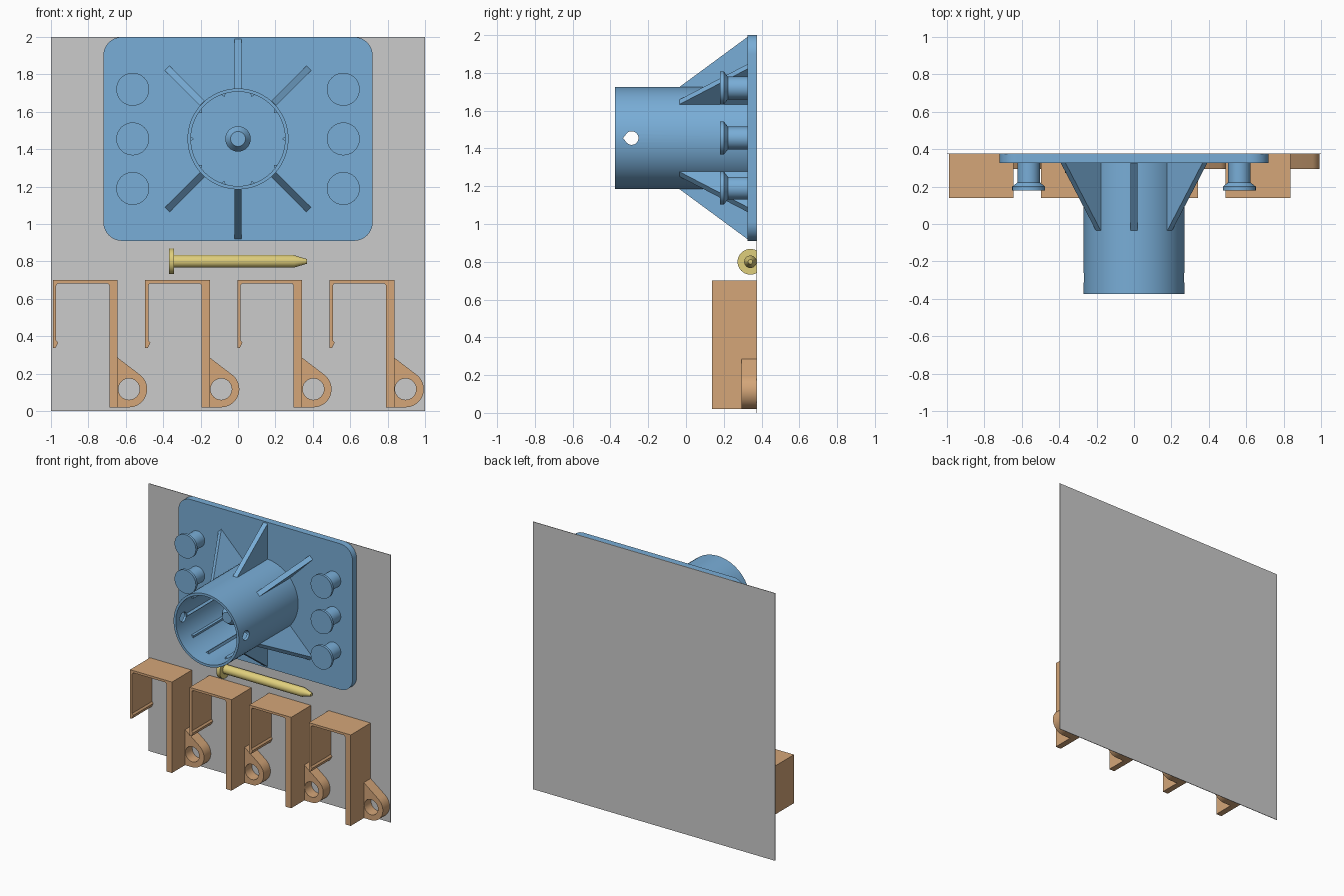
import bpy, bmesh
from math import cos, sin, pi, radians, acos, atan2, hypot
from mathutils import Matrix, Vector

if "Cube" in bpy.data.objects:
    bpy.data.objects.remove(bpy.data.objects["Cube"])

X, Y, Z = Vector((1, 0, 0)), Vector((0, 1, 0)), Vector((0, 0, 1))


def frame(a, b, c, o=(0, 0, 0)):
    m = Matrix((a, b, c)).transposed().to_4x4()
    m.translation = o
    return m


def mat(name, rgb):
    m = bpy.data.materials.new(name)
    m.diffuse_color = (*rgb, 1)
    m.use_nodes = True
    m.node_tree.nodes["Principled BSDF"].inputs["Base Color"].default_value = m.diffuse_color
    return m


BLUE = mat("blue", (0.19, 0.42, 0.68))
ORANGE = mat("orange", (0.66, 0.38, 0.19))
YELLOW = mat("yellow", (0.74, 0.62, 0.2))
CX = Vector((0, 0, 1.455))          # centre of the socket
BACK, FACE = 0.373, 0.325           # rear of the parts, front of the mounting plate


def finish(name, bm, material=None):
    bmesh.ops.recalc_face_normals(bm, faces=bm.faces)
    me = bpy.data.meshes.new(name)
    bm.to_mesh(me)
    bm.free()
    ob = bpy.data.objects.new(name, me)
    bpy.context.collection.objects.link(ob)
    if material:
        me.materials.append(material)
    return ob


def smooth(ob):
    bpy.ops.object.select_all(action='DESELECT')
    ob.select_set(True)
    bpy.context.view_layer.objects.active = ob
    bpy.ops.object.shade_smooth_by_angle(angle=radians(30))


def arc(cx, cz, r, a0, a1, n):
    return [(cx + r * cos(a0 + (a1 - a0) * i / n), cz + r * sin(a0 + (a1 - a0) * i / n))
            for i in range(n + 1)]


def prism(bm, loops, d0, d1, m=Matrix()):
    """Outline (u, v) with optional holes, extruded along local y."""
    edges, verts = [], []
    for pts in loops:
        vs = [bm.verts.new((u, d0, v)) for u, v in pts]
        verts += vs
        edges += [bm.edges.new((vs[i - 1], vs[i])) for i in range(len(vs))]
    if len(loops) == 1:
        faces = [bm.faces.new(verts)]
    else:
        r = bmesh.ops.triangle_fill(bm, edges=edges, use_beauty=True, normal=(0, -1, 0))
        faces = [g for g in r["geom"] if isinstance(g, bmesh.types.BMFace)]
    r = bmesh.ops.extrude_face_region(bm, geom=faces)
    new = [g for g in r["geom"] if isinstance(g, bmesh.types.BMVert)]
    bmesh.ops.translate(bm, verts=new, vec=(0, d1 - d0, 0))
    bmesh.ops.transform(bm, matrix=m, verts=verts + new)


def lathe(bm, prof, m, n=48, ring=False):
    """Profile (radius, height) turned about local z; ring closes it on itself."""
    rows = [[bm.verts.new(m @ Vector((r * cos(2 * pi * i / n), r * sin(2 * pi * i / n), t)))
             for i in range(n)] for r, t in prof]
    for a, b in zip(rows, rows[1:] + (rows[:1] if ring else [])):
        for i in range(n):
            bm.faces.new((a[i - 1], a[i], b[i], b[i - 1]))
    if not ring:
        bm.faces.new(rows[0])
        bm.faces.new(rows[-1])


# Thin backing sheet
bm = bmesh.new()
prism(bm, [[(-1, 0), (1, 0), (1, 2), (-1, 2)]], BACK, 0.377)
finish("backing_sheet", bm)

# Rounded mounting plate
bm = bmesh.new()
w, h, r = 0.72 - 0.1, 0.545 - 0.1, 0.1
outline = []
for i, (sx, sz) in enumerate([(1, 1), (-1, 1), (-1, -1), (1, -1)]):
    outline += arc(sx * w, CX.z + sz * h, r, i * pi / 2, (i + 1) * pi / 2, 10)
prism(bm, [outline], FACE, BACK)
smooth(finish("mounting_plate", bm, BLUE))

# Socket tube with teardrop cross holes
bm = bmesh.new()
lathe(bm, [(0.27, FACE + 0.01), (0.27, -0.375), (0.252, -0.375), (0.252, FACE + 0.01)],
      frame(X, Z, Y, CX), 72, True)
tube = finish("socket_tube", bm, BLUE)
bm = bmesh.new()
drop = arc(0, 0, 0.036, -0.75 * pi, 0.75 * pi, 24) + [(-0.045, 0)]
prism(bm, [drop], -0.5, 0.5, frame(Y, X, Z, (0, -0.288, CX.z)))
cutter = finish("hole_cutter", bm)
cutter.hide_render = True
mod = tube.modifiers.new("cross_holes", 'BOOLEAN')
mod.operation, mod.solver, mod.object = 'DIFFERENCE', 'EXACT', cutter
bpy.context.view_layer.objects.active = tube
bpy.ops.object.modifier_apply(modifier=mod.name)
bpy.data.objects.remove(cutter)
smooth(tube)

# Small grip ridges inside the tube
bm = bmesh.new()
for i in range(10):
    a = 2 * pi * i / 10
    rad, tan = Vector((cos(a), 0, sin(a))), Vector((-sin(a), 0, cos(a)))
    prism(bm, [[(0.256, -0.015), (0.256, 0.015), (0.236, 0)]], -0.25, FACE + 0.005,
          frame(rad, Y, tan, CX))
finish("grip_ridges", bm, BLUE)

# Gusset ribs: vertical pair and four diagonals
bm = bmesh.new()
for deg in (45, 90, 135, 225, 270, 315):
    a = radians(deg)
    rad, tan = Vector((cos(a), 0, sin(a))), Vector((-sin(a), 0, cos(a)))
    prism(bm, [[(0.26, -0.035), (0.27, -0.035), (0.535, FACE), (0.535, FACE + 0.01),
                (0.26, FACE + 0.01)]], -0.018, 0.018, frame(rad, tan, Y, CX))
finish("gusset_ribs", bm, BLUE)

# Centre pin inside the socket
bm = bmesh.new()
lathe(bm, [(0.05, FACE + 0.01), (0.05, -0.05), (0.068, -0.07), (0.068, -0.09), (0.04, -0.13)],
      frame(X, Z, Y, CX), 32)
smooth(finish("centre_pin", bm, BLUE))

# Mushroom studs
bm = bmesh.new()
for x in (-0.563, 0.563):
    for dz in (-0.265, 0, 0.265):
        lathe(bm, [(0.06, FACE + 0.01), (0.06, 0.222), (0.088, 0.2), (0.088, 0.18)],
              frame(X, Z, Y, CX + Vector((x, 0, dz))), 40)
smooth(finish("mushroom_studs", bm, BLUE))

# Peg with flat head, cut flush with the sheet
bm = bmesh.new()
lathe(bm, [(0.068, -0.37), (0.068, -0.342), (0.033, -0.342), (0.033, 0.30), (0.012, 0.37)],
      frame(Y, Z, X, (0, 0.341, 0.8)), 40)
bmesh.ops.bisect_plane(bm, geom=bm.verts[:] + bm.edges[:] + bm.faces[:], plane_co=(0, BACK, 0),
                       plane_no=(0, 1, 0), clear_outer=True)
bmesh.ops.holes_fill(bm, edges=[e for e in bm.edges if e.is_boundary], sides=0)
smooth(finish("locking_peg", bm, YELLOW))

# Four hook clips, each with an eyelet lug
hook = [(0, 0.337), (0.014, 0.337), (0.028, 0.365), (0.018, 0.378), (0.018, 0.672), (0.026, 0.683),
        (0.292, 0.683), (0.302, 0.672), (0.302, 0.02), (0.347, 0.02), (0.347, 0.7), (0, 0.7)]
ex, ez, er = 0.407, 0.117, 0.097
top = (0.347, 0.285)
t = atan2(top[1] - ez, top[0] - ex) - acos(er / hypot(top[0] - ex, top[1] - ez))
lug = [(0.335, 0.02)] + arc(ex, ez, er, -pi / 2, t, 24) + [top, (0.335, top[1])]
eye = arc(ex, ez, 0.057, 0, 2 * pi, 32)[:-1]
for i in range(4):
    bm = bmesh.new()
    m = Matrix.Translation((-0.99 + 0.493 * i, 0, 0))
    # the lug starts inside the wall; its eyelet clips the wall edge slightly
    prism(bm, [hook], 0.138, BACK, m)
    prism(bm, [lug, eye], 0.293, BACK, m)
    smooth(finish(f"hook_clip_{i + 1}", bm, ORANGE))
